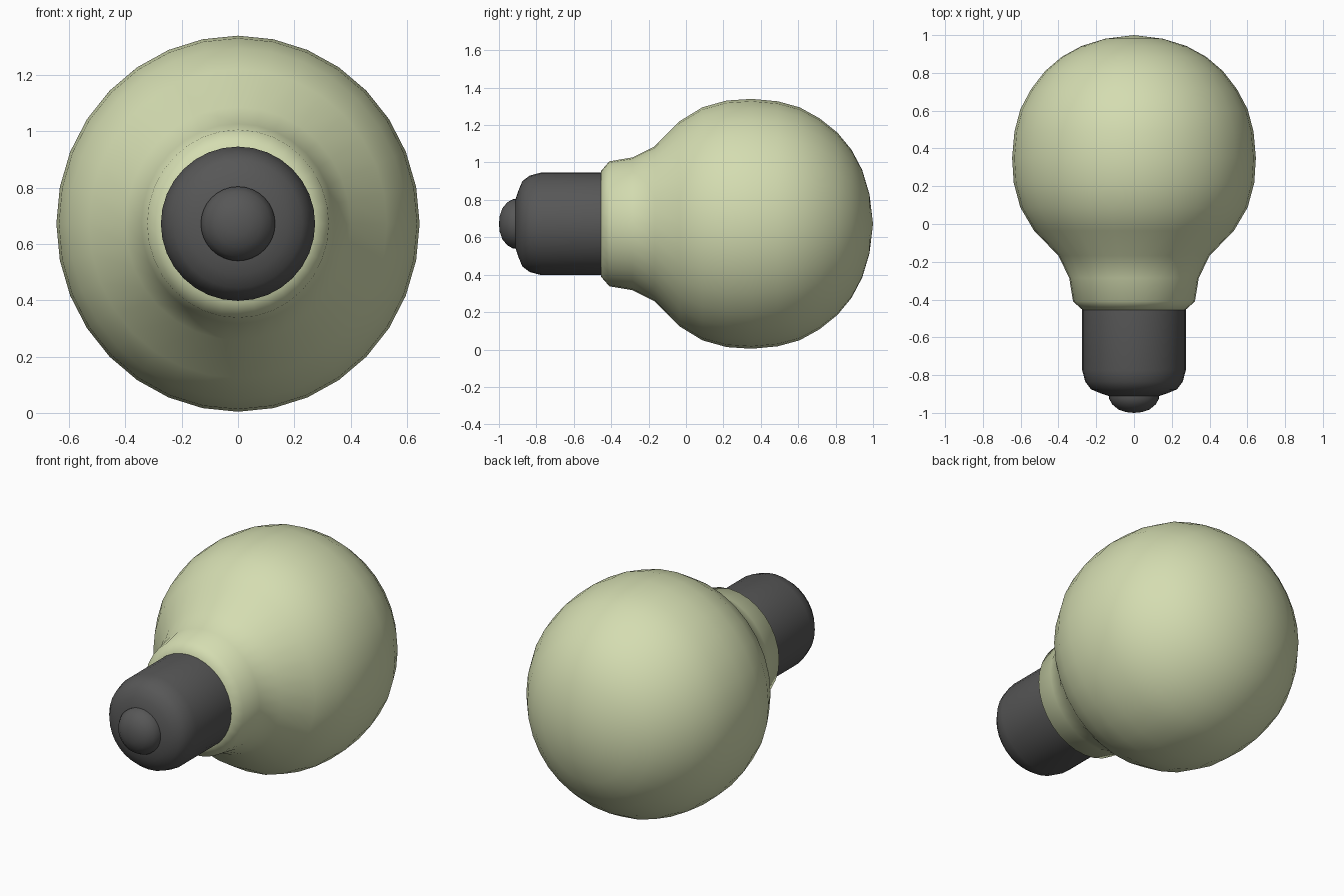
import bpy, bmesh, math

if "Cube" in bpy.data.objects:
    bpy.data.objects.remove(bpy.data.objects["Cube"])

SIDES = 32
CZ = 0.672  # height of the bulb's axis


def material(name, rgb):
    m = bpy.data.materials.new(name)
    m.diffuse_color = (*rgb, 1.0)
    m.use_nodes = True
    m.node_tree.nodes["Principled BSDF"].inputs["Base Color"].default_value = m.diffuse_color
    return m


def lathe(name, profile, mat, x_scale=1.0, angle=60):
    """Revolve (y, radius) points around the y axis."""
    bm = bmesh.new()
    rings = []
    for y, r in profile:
        if r == 0:
            rings.append([bm.verts.new((0, y, CZ))] * SIDES)
            continue
        rings.append([bm.verts.new((x_scale * r * math.sin(2 * math.pi * i / SIDES), y,
                                    CZ + r * math.cos(2 * math.pi * i / SIDES)))
                      for i in range(SIDES)])
    for a, b in zip(rings, rings[1:]):
        for i in range(SIDES):
            j = (i + 1) % SIDES
            quad = list(dict.fromkeys((a[i], a[j], b[j], b[i])))
            bm.faces.new(quad)
    bmesh.ops.recalc_face_normals(bm, faces=bm.faces)
    mesh = bpy.data.meshes.new(name)
    bm.to_mesh(mesh)
    bm.free()
    mesh.materials.append(mat)
    ob = bpy.data.objects.new(name, mesh)
    bpy.context.collection.objects.link(ob)
    bpy.ops.object.select_all(action='DESELECT')
    ob.select_set(True)
    bpy.context.view_layer.objects.active = ob
    bpy.ops.object.shade_smooth_by_angle(angle=math.radians(angle))
    return ob


glass = material("pale green glass", (0.66, 0.72, 0.44))
metal = material("dark grey metal", (0.095, 0.095, 0.095))

# Glass globe with flared neck, slightly narrower in x
lathe("glass_globe", [
    (-0.455, 0.0), (-0.455, 0.282), (-0.41, 0.334), (-0.286, 0.355), (-0.168, 0.414),
    (-0.035, 0.548), (0.088, 0.623), (0.217, 0.659), (0.35, 0.668),
    (0.49, 0.655), (0.607, 0.623), (0.714, 0.564), (0.81, 0.487),
    (0.885, 0.396), (0.942, 0.288), (0.981, 0.158), (1.0, 0.0)], glass, 0.966)

# Metal screw base
lathe("base", [
    (-0.45, 0.0), (-0.45, 0.274), (-0.775, 0.274), (-0.835, 0.258),
    (-0.875, 0.228), (-0.895, 0.18), (-0.912, 0.13), (-0.912, 0.0)], metal)

# Contact button at the end
lathe("contact", [
    (-0.9, 0.0), (-0.9, 0.132), (-0.925, 0.132), (-0.955, 0.115),
    (-0.982, 0.083), (-0.996, 0.042), (-1.0, 0.0)], metal)
